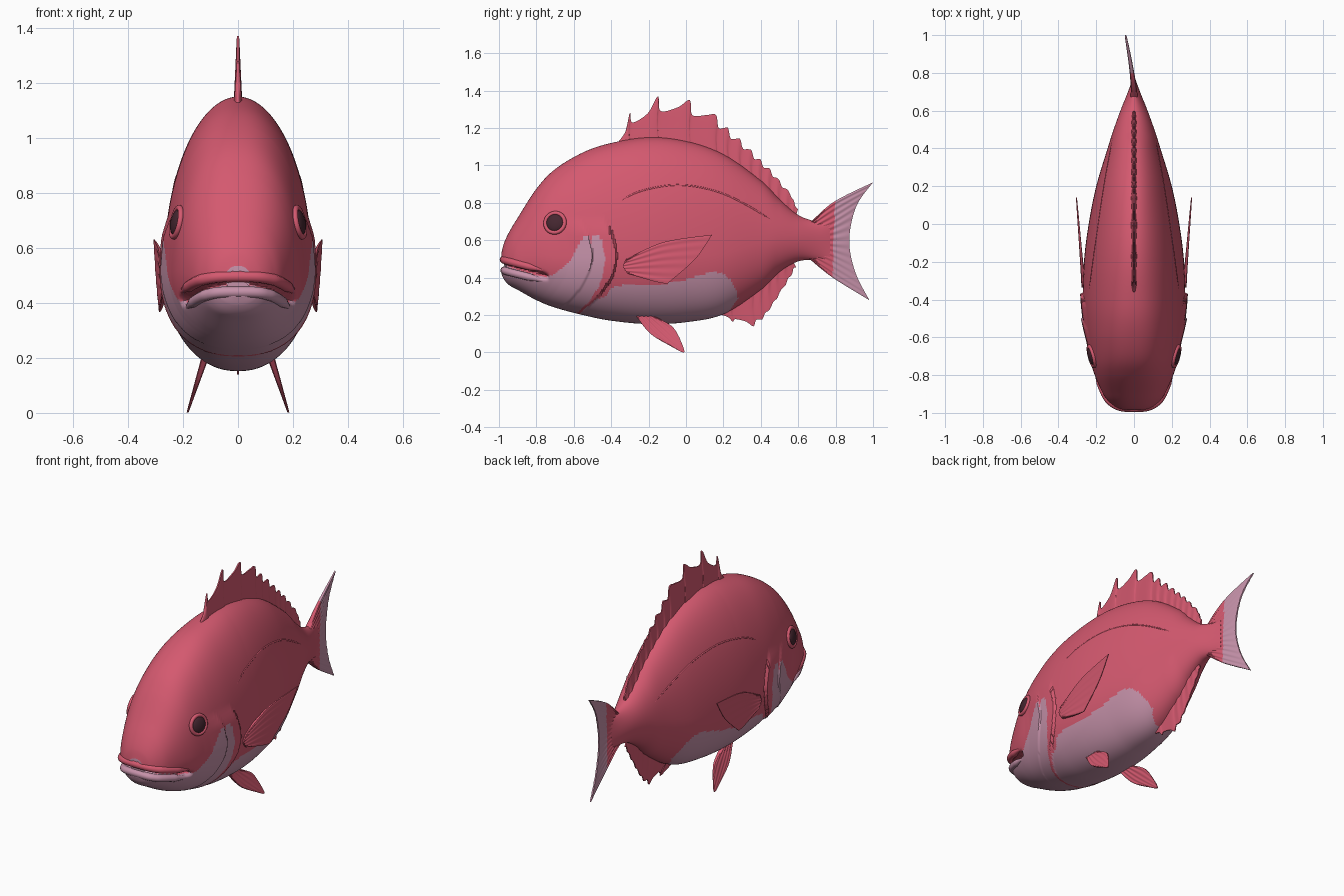
import bpy, bmesh, math
from mathutils import Vector
from mathutils.bvhtree import BVHTree

if "Cube" in bpy.data.objects:
    bpy.data.objects.remove(bpy.data.objects["Cube"])


def material(name, rgb):
    m = bpy.data.materials.new(name)
    m.use_nodes = True
    m.diffuse_color = (*rgb, 1)
    bsdf = next(n for n in m.node_tree.nodes if n.type == 'BSDF_PRINCIPLED')
    bsdf.inputs["Base Color"].default_value = (*rgb, 1)
    bsdf.inputs["Roughness"].default_value = 0.6
    return m


RED = material("coral red", (0.66, 0.10, 0.16))
PALE = material("pale pink", (0.565, 0.287, 0.40))
DARK = material("dark pupil", (0.06, 0.02, 0.03))


def spline(pts, t):
    """Smooth curve through points of any dimension, t from 0 to 1."""
    n = len(pts) - 1
    i = min(int(t * n), n - 1)
    f = t * n - i
    a, b, c, d = (pts[max(0, min(n, k))] for k in range(i - 1, i + 3))
    return [q + 0.5 * f * (r - p + f * (2 * p - 5 * q + 4 * r - s + f * (3 * (q - r) + s - p)))
            for p, q, r, s in zip(a, b, c, d)]


def ramp(pts, y):
    """Straight-line lookup in a list of (y, value)."""
    for (a, u), (b, v) in zip(pts, pts[1:]):
        if y <= b:
            return u + (v - u) * max(0, (y - a) / (b - a))
    return pts[-1][1]


def make(name, verts, faces, mats, rule=None, angle=50):
    me = bpy.data.meshes.new(name)
    me.from_pydata(verts, [], faces)
    bm = bmesh.new()
    bm.from_mesh(me)
    bmesh.ops.recalc_face_normals(bm, faces=bm.faces)
    bm.to_mesh(me)
    bm.free()
    for m in mats:
        me.materials.append(m)
    for p in me.polygons:
        p.use_smooth = True
        if rule:
            p.material_index = int(rule(p.center))
    me.set_sharp_from_angle(angle=math.radians(angle))
    ob = bpy.data.objects.new(name, me)
    bpy.context.collection.objects.link(ob)


# Body: stations of y, top, bottom, half width, height share of the widest line
STATIONS = [(-.986, .535, .42, .05, .5), (-.973, .585, .39, .09, .48), (-.945, .645, .36, .128, .45),
            (-.9, .72, .335, .163, .42), (-.8, .875, .28, .208, .4), (-.7, .98, .24, .237, .37),
            (-.55, 1.07, .2, .26, .36), (-.4, 1.12, .17, .27, .36), (-.2, 1.15, .152, .265, .36),
            (0, 1.13, .162, .24, .37), (.2, 1.06, .205, .2, .38), (.4, .92, .335, .14, .43),
            (.5, .82, .43, .108, .47), (.6, .735, .487, .072, .5), (.7, .7, .495, .032, .5),
            (.77, .7, .49, .006, .5)]


def gill_lead(y, z):
    return -.37 - 2.05 * (z - .52) ** 2 - y


def mouth_z(y):
    return .47 - .25 * (y + 1)


def sculpt(x, y, z):
    lead = gill_lead(y, z)
    fade = max(0, min(1, (.72 - z) / .08))
    for d, depth, reach in ((lead, .055, .3), (lead - .13, .03, .12)):   # gill plates
        if 0 < d < reach:
            x *= 1 + depth * fade * (1 - d / reach)
    if y < -.73:                                                        # mouth slit
        g = math.exp(-((z - mouth_z(y)) / .014) ** 2) * min(1, (-.73 - y) / .05)
        x *= 1 - .18 * g
        y += .03 * g
    return x, y, z


ROWS, RING = 400, 160
verts, faces = [], []
for r in range(ROWS + 1):
    y, top, bottom, w, share = spline(STATIONS, r / ROWS)
    mid = bottom + share * (top - bottom)
    for k in range(RING):
        a = math.tau * k / RING
        s, c = math.sin(a), math.cos(a)
        power = .85 + (.15 if s > 0 else .06) * max(0, min(1, (y + .6) / .4))
        x = w * math.copysign(abs(c) ** power, c)
        verts.append(sculpt(x, y, mid + s * ((top - mid) if s > 0 else (mid - bottom))))
for r in range(ROWS):
    for k in range(RING):
        n = (k + 1) % RING
        faces.append((r * RING + k, r * RING + n, (r + 1) * RING + n, (r + 1) * RING + k))
faces += [tuple(range(RING)), tuple(range(ROWS * RING, (ROWS + 1) * RING))]

CHEEK = [(-1, .49), (-.94, .455), (-.76, .4), (-.7, .42), (-.62, .49), (-.57, .585), (-.54, .625),
         (-.52, .625), (-.51, .57), (-.5, .625), (-.48, .637), (-.45, .6), (-.43, .5), (-.42, .3)]
BELLY = [(-.6, .25), (-.43, .3), (-.4, .345), (-.34, .36), (-.1, .37), (.0, .39), (.07, .415),
         (.15, .43), (.2, .42), (.24, .39), (.27, .335), (.28, .28), (.285, 0)]


def is_pale(c):
    lead = gill_lead(c.y, c.z)
    if 0 < lead < min(.06, max(.02, .02 + .2 * (c.z - .25))):
        return False
    if lead > 0:
        return c.z < ramp(CHEEK, c.y)
    return c.z < ramp(BELLY, c.y) and c.y < .28 - .7 * max(0, .29 - c.z)


make("body", verts, faces, [RED, PALE], is_pale, 40)
tree = BVHTree.FromPolygons([Vector(v) for v in verts], faces)


def skin(y, z):
    hit, normal, *_ = tree.ray_cast(Vector((1, y, z)), Vector((-1, 0, 0)))
    return (hit, normal) if hit else (Vector((0, y, z)), Vector((1, 0, 0)))


def edge_z(y, up):
    return tree.ray_cast(Vector((0, y, 2 * up)), Vector((0, 0, -up)))[0].z


def tube(name, pts, radius, mat):
    cu = bpy.data.curves.new(name, 'CURVE')
    cu.dimensions = '3D'
    cu.bevel_depth, cu.bevel_resolution, cu.use_fill_caps = radius, 3, True
    sp = cu.splines.new('POLY')
    sp.points.add(len(pts) - 1)
    for k, (p, co) in enumerate(zip(sp.points, pts)):
        p.co = (*co, 1)
        p.radius = min(1, .3 + 5 * min(k, len(pts) - 1 - k) / len(pts))
    sp.use_smooth = True
    cu.materials.append(mat)
    bpy.context.collection.objects.link(bpy.data.objects.new(name, cu))


# Lips wrap round the snout on both sides of the mouth slit
for name, lift, front, mat in (("upper_lip", .03, -.979, RED), ("lower_lip", -.026, -.976, PALE)):
    side = []
    for y in (-.76, -.81, -.86, -.91, -.945):
        z = mouth_z(y) + lift
        side.append((skin(y, z)[0].x - .008, y, z))
    side.append((.06, front + .007, mouth_z(front) + lift))
    arc = side + [(-x, y, z) for x, y, z in reversed(side)]
    tube(name, [spline(arc, k / 60) for k in range(61)], .021, mat)

# Lateral lines and eyes
LINE = [(-.38, .79), (-.25, .86), (-.05, .895), (.15, .865), (.32, .79), (.5, .68)]
for s, label in ((1, "left"), (-1, "right")):
    pts = [skin(*spline(LINE, k / 40))[0] for k in range(41)]
    tube(label + "_lateral_line", [(s * (p.x - .003), p.y, p.z) for p in pts], .005, RED)
    hit, nor = skin(-.7, .693)
    nor = Vector((s * nor.x, nor.y, nor.z))
    spot = Vector((s * hit.x, hit.y, hit.z)) - nor * .002
    turn = nor.to_track_quat('Z', 'Y').to_euler()
    bpy.ops.mesh.primitive_torus_add(location=spot, rotation=turn, major_radius=.053,
                                     minor_radius=.011, major_segments=40, minor_segments=12)
    ring = bpy.context.object
    ring.name = label + "_eye_ring"
    ring.data.materials.append(RED)
    bpy.ops.mesh.primitive_uv_sphere_add(location=spot, rotation=turn, radius=.048,
                                         segments=32, ring_count=16)
    eye = bpy.context.object
    eye.name = label + "_eye"
    eye.scale.z = .4
    eye.data.materials.append(DARK)
    for ob in (ring, eye):
        ob.data.polygons.foreach_set("use_smooth", [True] * len(ob.data.polygons))


def fin(name, rails, place, thick, rays, cols=60, rows=16, mats=(RED,), rule=None):
    """Ribbed blade swept over root, middle and tip rails given in (y, z)."""
    verts, faces = [], []
    for s in (1, -1):
        for i in range(cols + 1):
            across = [spline(rail, i / cols) for rail in rails]
            rib = .85 - .15 * math.cos(math.tau * rays * i / cols)
            for j in range(rows + 1):
                y, z = spline(across, j / rows)
                h = thick * rib * (1 - .75 * j / rows)
                verts.append((place(y, z) + s * h, y, z))
    step, half = rows + 1, (cols + 1) * (rows + 1)
    for i in range(cols):
        for j in range(rows):
            a = i * step + j
            q = (a, a + 1, a + step + 1, a + step)
            faces += [q, tuple(v + half for v in reversed(q))]
    rim = [i * step for i in range(cols)] + [cols * step + j for j in range(rows)]
    rim += [i * step + rows for i in range(cols, 0, -1)] + list(range(rows, 0, -1))
    for a, b in zip(rim, rim[1:] + rim[:1]):
        faces.append((a, b, b + half, a + half))
    make(name, verts, faces, mats, rule)


def spiny_fin(name, peaks, start, end, up, notch, thick):
    """Fin along the body edge, its rim hollowed behind every hooked spine."""
    tips = [(start, edge_z(start, up))]
    for y, z in peaks:
        py, pz = tips[-1]
        drop = notch * abs(z - edge_z(y, up))
        tips += [(py + .6 * (y - py), pz + .35 * (z - pz)), (y, z), (y + .014, z - up * drop)]
    first, last = tips[0][0], tips[-1][0]
    root = []
    for y, z in tips:
        r = start + (end - start) * (y - first) / (last - first)
        root.append((r, edge_z(r, up) - up * .03))
    middle = [((a + c) / 2 - .008, (b + d) / 2) for (a, b), (c, d) in zip(root, tips)]
    fin(name, [root, middle, tips], lambda y, z: 0, thick, len(peaks), 18 * len(peaks))


spiny_fin("dorsal_fin", [(-.3, 1.28), (-.15, 1.37), (.02, 1.35), (.16, 1.27), (.225, 1.2),
                         (.29, 1.14), (.35, 1.08), (.4, 1.03), (.45, .98), (.5, .92),
                         (.55, .86), (.585, .78)], -.36, .6, 1, .36, .017)
spiny_fin("anal_fin", [(.25, .165), (.36, .14), (.41, .18), (.455, .245), (.5, .32),
                       (.545, .395), (.575, .45)], .19, .58, -1, .2, .014)

# Tail, swaying slightly to one side, with a pale outer band
fin("tail_fin", [[(.66, .69), (.66, .595), (.66, .5)],
                 [(.79, .805), (.78, .7), (.775, .595), (.775, .5), (.785, .4)],
                 [(1, .91), (.91, .78), (.873, .6), (.905, .43), (.98, .28)]],
    lambda y, z: -.045 * max(0, (y - .7) / .3) ** 1.3, .02, 14, 112, 36,
    (RED, PALE), lambda c: c.y > .79 + .03 * (c.z - .6))

# Paired fins
for s, label in ((1, "left"), (-1, "right")):
    fin(label + "_pectoral_fin", [[(-.32, .5), (-.335, .46), (-.31, .42)],
                                  [(-.12, .59), (-.13, .49), (-.17, .38)],
                                  [(.14, .63), (.05, .5), (-.1, .367)]],
        lambda y, z: s * (.267 + .08 * (y + .33)), .011, 6, 72)
    fin(label + "_pelvic_fin", [[(-.27, .2), (-.22, .2), (-.16, .19)],
                                [(-.19, .1), (-.13, .11), (-.075, .14)],
                                [(-.075, .03), (-.01, .002), (-.035, .08)]],
        lambda y, z: s * (.12 + .32 * (.2 - z)), .014, 5, 48)
